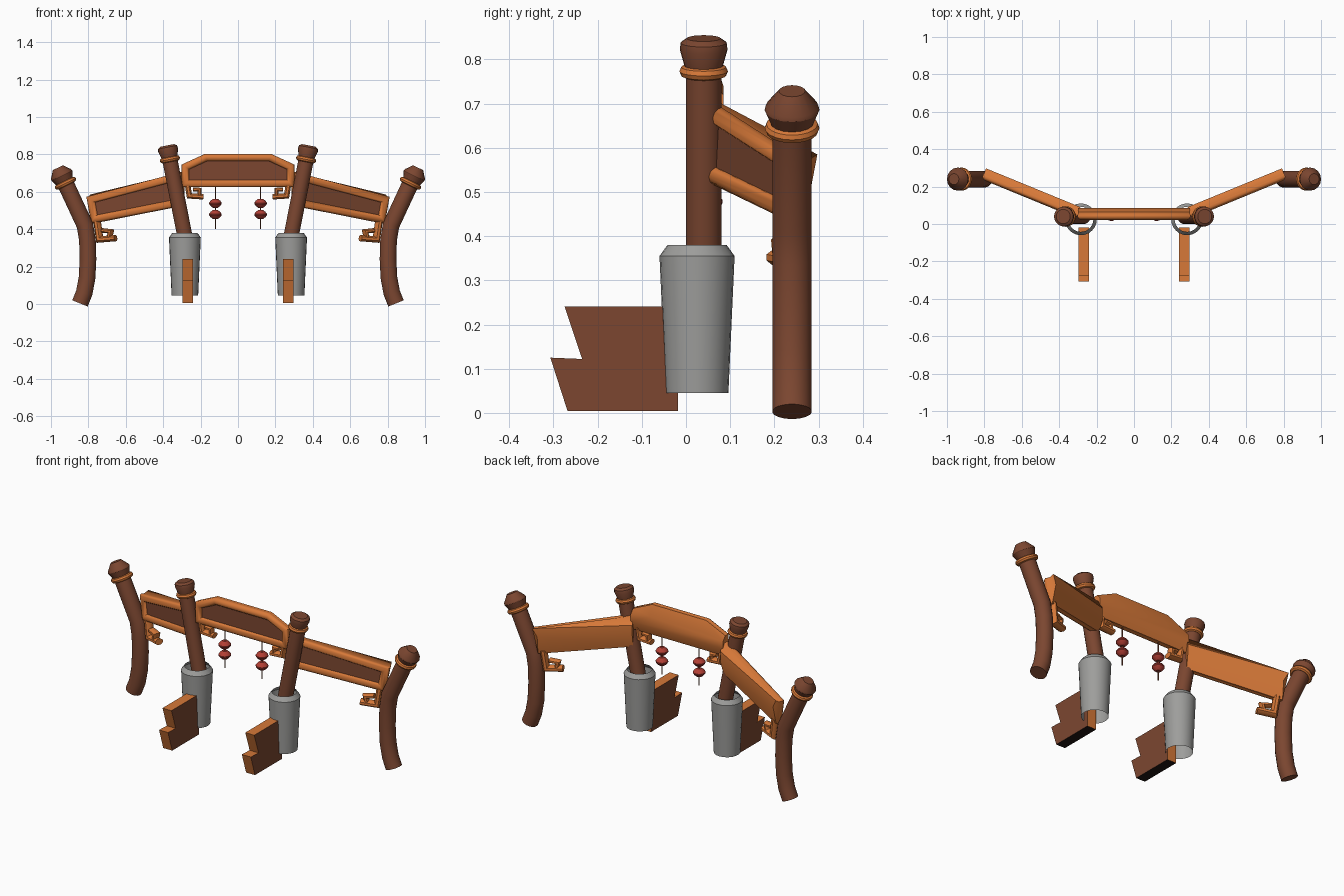
import bpy, bmesh, math
from mathutils import Vector

if "Cube" in bpy.data.objects:
    bpy.data.objects.remove(bpy.data.objects["Cube"])


def mat(name, c):
    m = bpy.data.materials.new(name)
    m.diffuse_color = (*c, 1)
    m.use_nodes = True
    m.node_tree.nodes["Principled BSDF"].inputs["Base Color"].default_value = m.diffuse_color
    return m


ORANGE = mat("orange_wood", (0.68, 0.19, 0.04))
BROWN = mat("brown_wood", (0.2, 0.062, 0.03))
GREY = mat("grey_stone", (0.34, 0.34, 0.33))
RED = mat("lantern_red", (0.45, 0.05, 0.035))
DARK = mat("dark_underside", (0.015, 0.008, 0.006))


def finish(bm, name, mats, rule=None, angle=40):
    bmesh.ops.recalc_face_normals(bm, faces=bm.faces)
    bm.normal_update()
    for f in bm.faces:
        f.smooth = True
        if rule:
            f.material_index = rule(f)
    me = bpy.data.meshes.new(name)
    bm.to_mesh(me)
    bm.free()
    me.set_sharp_from_angle(angle=math.radians(angle))
    for m in mats:
        me.materials.append(m)
    ob = bpy.data.objects.new(name, me)
    bpy.context.collection.objects.link(ob)
    return ob


def skin(bm, rings, closed=False, caps=True, loop=True):
    """Bridge rings of vertices with quads."""
    n = len(rings[0])
    k = len(rings)
    for i in range(k if closed else k - 1):
        a, b = rings[i], rings[(i + 1) % k]
        for j in range(n if loop else n - 1):
            q = (j + 1) % n
            bm.faces.new((a[j], a[q], b[q], b[j]))
    if caps and not closed:
        bm.faces.new(rings[0])
        bm.faces.new(rings[-1])


def sweep(name, path, r, place, material, closed=False, depth=0.0, sides=12, rd=None):
    """Tube along a planar (u, z) path; place(u, z, d) puts it in space."""
    bm = bmesh.new()
    pts = [Vector(p) for p in path]
    n = len(pts)
    rings = []
    for i, p in enumerate(pts):
        a = pts[i - 1] if (i or closed) else None
        b = pts[(i + 1) % n] if (i < n - 1 or closed) else None
        t1 = (p - a).normalized() if a else (b - p).normalized()
        t2 = (b - p).normalized() if b else t1
        t = (t1 + t2).normalized()
        m = Vector((-t.y, t.x)) / max(0.5, t.dot(t1))
        ring = []
        for k in range(sides):
            w = 2 * math.pi * (k + 0.5) / sides
            q = p + m * r * math.cos(w)
            ring.append(bm.verts.new(place(q.x, q.y, depth + (rd or r) * math.sin(w))))
        rings.append(ring)
    skin(bm, rings, closed)
    return finish(bm, name, [material])


def lathe(name, prof, base, axis, material, closed=False, caps=True, sides=20):
    bm = bmesh.new()
    rot = Vector((0, 0, 1)).rotation_difference(Vector(axis))
    rings = []
    for r, h in prof:
        rings.append([bm.verts.new(Vector(base) + rot @ Vector(
            (r * math.cos(2 * math.pi * k / sides), r * math.sin(2 * math.pi * k / sides), h)))
            for k in range(sides)])
    skin(bm, rings, closed, caps)
    return finish(bm, name, [material], angle=32)


def collar(name, R, r, base, axis):
    prof = [(R + r * math.cos(k * math.pi / 4), r * math.sin(k * math.pi / 4)) for k in range(8)]
    lathe(name, prof, base, axis, ORANGE, closed=True)


def beam(name, outline, place):
    """Framed panel: brown front, swelling orange back, round rail frame."""
    bm = bmesh.new()
    c = sum(z for _, z in outline) / len(outline)
    us = [u for u, _ in outline]
    span = max(us) - min(us)
    mid = {}
    for u, z in outline:
        mid.setdefault(u, []).append(z)
    lo = [p for p in outline if p[1] < c]

    def ridge(u):  # ridge height follows the slope of the lower edge
        ls = sorted(outline, key=lambda p: p[0])
        l, rr = ls[0][0], ls[-1][0]
        zl, zr = sum(mid[l]) / len(mid[l]), sum(mid[rr]) / len(mid[rr])
        return zl + (zr - zl) * (u - l) / span + 0.02

    rings = [[bm.verts.new(place(u, z, 0.018)) for u, z in outline],
             [bm.verts.new(place(u, z, 0.042)) for u, z in outline],
             [bm.verts.new(place(u, ridge(u) + (z - ridge(u)) * 0.35, 0.063)) for u, z in outline]]
    front = None
    skin(bm, rings)
    fv = set(rings[0])
    finish(bm, name + "_panel", [ORANGE, BROWN],
           lambda f: 1 if all(v in fv for v in f.verts) else 0)
    # rail frame, inset by its own radius
    n = len(outline)
    area = sum(outline[i][0] * outline[(i + 1) % n][1] - outline[(i + 1) % n][0] * outline[i][1]
               for i in range(n))
    sg = 1 if area > 0 else -1
    path = []
    for i in range(n):
        p, a, b = (Vector(outline[k % n]) for k in (i, i - 1, i + 1))
        t1, t2 = (p - a).normalized(), (b - p).normalized()
        t = (t1 + t2).normalized()
        path.append(p + Vector((-t.y, t.x)) * sg * 0.019 / t.dot(t1))
    sweep(name + "_rail", path, 0.021, place, ORANGE, closed=True, depth=0.021, sides=10)


# central beam
def centre(u, z, d):
    return Vector((u, 0.022 + d, z))


beam("centre_beam", [(-0.3, 0.625), (0.3, 0.625), (0.3, 0.745), (0.175, 0.802),
                     (-0.175, 0.802), (-0.3, 0.745)], centre)

for s, side in ((-1, "left"), (1, "right")):
    # side beams, angled backwards
    def wing(u, z, d, s=s):
        return Vector((s * (u - 0.38 * d), 0.032 + (u - 0.31) * 0.41 + 0.925 * d, z))

    beam(side + "_wing_beam", [(0.31, 0.525), (0.79, 0.43), (0.815, 0.572), (0.31, 0.705)], wing)

    # scroll brackets under the beams
    sweep(side + "_wing_bracket", [(0.765, 0.45), (0.75, 0.345), (0.665, 0.352)], 0.018,
          wing, ORANGE, depth=0.028, sides=8, rd=0.025)
    sweep(side + "_wing_bracket_curl", [(0.70, 0.345), (0.69, 0.388), (0.735, 0.393)], 0.013,
          wing, ORANGE, depth=0.028, sides=8, rd=0.022)

    def cen(u, z, d, s=s):
        return centre(s * u, z, d)

    sweep(side + "_centre_bracket", [(0.27, 0.64), (0.26, 0.578), (0.185, 0.573)], 0.016,
          cen, ORANGE, depth=0.028, sides=8, rd=0.025)
    sweep(side + "_centre_bracket_curl", [(0.205, 0.573), (0.205, 0.61), (0.24, 0.613)], 0.012,
          cen, ORANGE, depth=0.028, sides=8, rd=0.022)

    # curved outer post with collar and knob
    def outer(u, z, d, s=s):
        return Vector((s * u, 0.24 + d, z))

    sweep(side + "_outer_post", [(0.845, 0.003), (0.822, 0.06), (0.807, 0.14), (0.802, 0.24),
                                 (0.805, 0.34), (0.818, 0.42), (0.925, 0.65)],
          0.045, outer, BROWN, sides=20)
    ax = (s * 0.44, 0, 0.9)
    base = Vector((s * 0.922, 0.24, 0.645))
    collar(side + "_outer_collar", 0.048, 0.014, base, ax)
    lathe(side + "_outer_knob", [(0.044, 0), (0.062, 0.045), (0.06, 0.055), (0.03, 0.093)],
          base, ax, BROWN, sides=16)

    # leaning inner post with collar and cap
    def inner(u, z, d, s=s):
        return Vector((s * u, 0.04 + d, z))

    sweep(side + "_inner_post", [(0.272, 0.30), (0.366, 0.78)], 0.041, inner, BROWN, sides=20)
    ax = (s * 0.19, 0, 0.98)
    base = Vector((s * 0.364, 0.04, 0.773))
    collar(side + "_inner_collar", 0.041, 0.014, base, ax)
    lathe(side + "_inner_cap", [(0.04, 0.0), (0.054, 0.05), (0.052, 0.066), (0.038, 0.076)],
          base, ax, BROWN)

    # open stone sleeve round the inner post
    lathe(side + "_stone_sleeve", [(0.071, 0.045), (0.085, 0.355), (0.067, 0.38)],
          (s * 0.284, 0.025, 0), (0, 0, 1), GREY, caps=False, sides=24)

    # stepped foot in front of the sleeve
    bm = bmesh.new()
    prof = [(-0.018, 0.004), (-0.268, 0.004), (-0.307, 0.125), (-0.235, 0.122),
            (-0.275, 0.241), (-0.018, 0.241)]
    skin(bm, [[bm.verts.new((s * 0.269 + x, y, z)) for y, z in prof] for x in (-0.029, 0.029)])
    finish(bm, side + "_stepped_foot", [ORANGE, BROWN, DARK],
           lambda f: 1 if abs(f.normal.x) > 0.9 else 2 if f.normal.z < -0.9 and
           f.calc_center_median().z < 0.05 else 0, angle=10)

    # hanging lanterns on a cord
    x = s * 0.121
    lathe(side + "_lantern_cord", [(0.003, 0.4), (0.003, 0.63)], (x, 0.05, 0), (0, 0, 1),
          BROWN, sides=6)
    for i, z in enumerate((0.478, 0.538)):
        lathe(side + "_lantern_%d" % (i + 1),
              [(0.013, -0.024), (0.026, -0.014), (0.034, -0.003), (0.034, 0.003),
               (0.026, 0.014), (0.013, 0.024)], (x, 0.05, z), (0, 0, 1), RED, sides=14)
